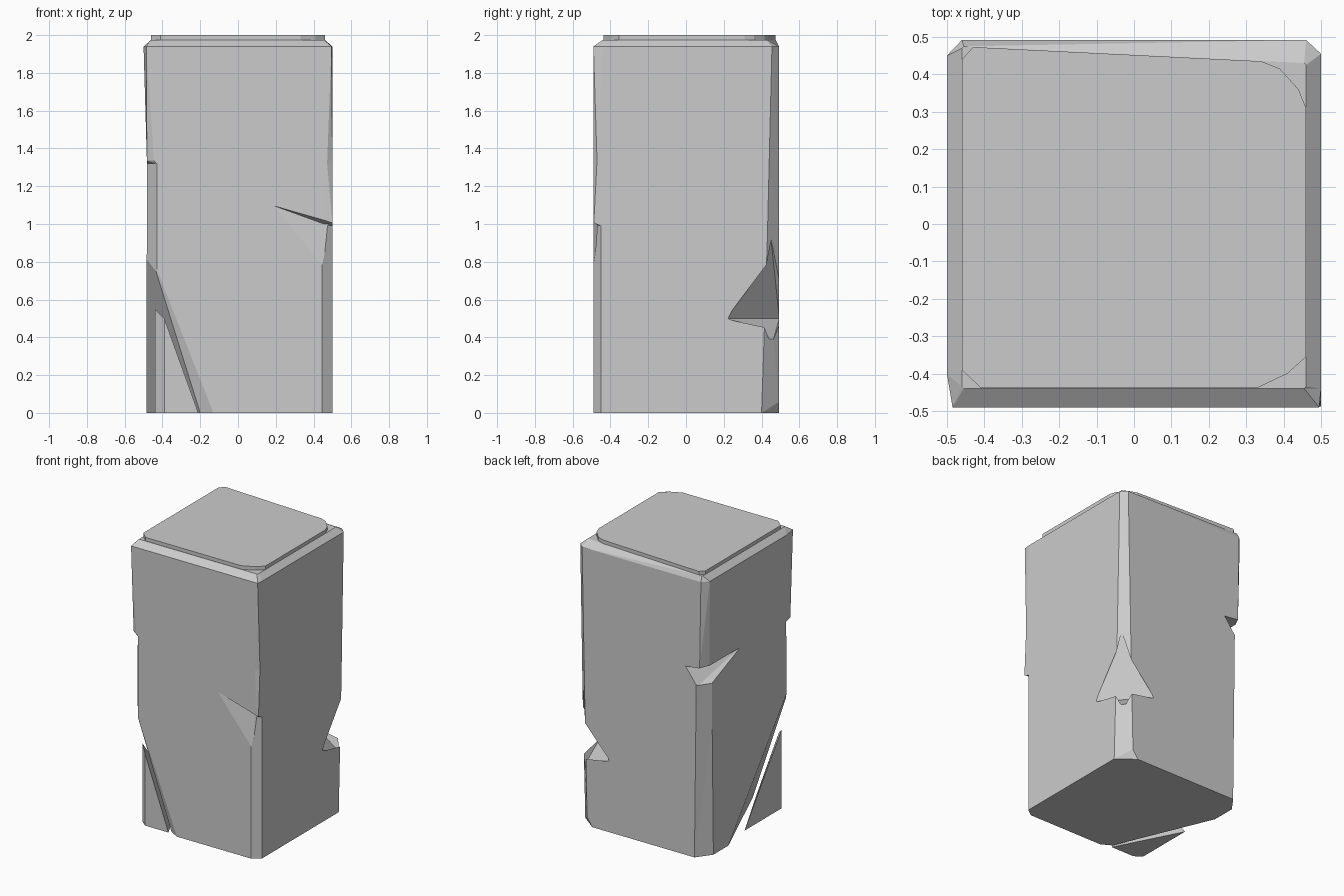
import bpy, bmesh, math
from mathutils import Vector

if "Cube" in bpy.data.objects:
    bpy.data.objects.remove(bpy.data.objects["Cube"])


def make_object(name, bm):
    bmesh.ops.recalc_face_normals(bm, faces=bm.faces)
    mesh = bpy.data.meshes.new(name)
    bm.to_mesh(mesh)
    bm.free()
    ob = bpy.data.objects.new(name, mesh)
    bpy.context.collection.objects.link(ob)
    return ob


def loft(rings):
    bm = bmesh.new()
    loops = [[bm.verts.new(p) for p in ring] for ring in rings]
    n = len(loops[0])
    for lo, hi in zip(loops, loops[1:]):
        for i in range(n):
            j = (i + 1) % n
            bm.faces.new((lo[i], lo[j], hi[j], hi[i]))
    bm.faces.new(loops[0][::-1])
    bm.faces.new(loops[-1])
    return bm


def hull(name, points):
    bm = bmesh.new()
    for p in points:
        bm.verts.new(p)
    res = bmesh.ops.convex_hull(bm, input=bm.verts)
    loose = {g for g in res["geom_interior"] + res["geom_unused"]
             if isinstance(g, bmesh.types.BMVert)}
    bmesh.ops.delete(bm, geom=list(loose), context='VERTS')
    return make_object(name, bm)


def slice_off(bm, a, b, c):
    a, b, c = Vector(a), Vector(b), Vector(c)
    no = (b - a).cross(c - a).normalized()
    if no.dot(Vector((0, 0, 1)) - a) > 0:
        no = -no
    bmesh.ops.bisect_plane(bm, geom=bm.verts[:] + bm.edges[:] + bm.faces[:],
                           plane_co=a, plane_no=no, clear_outer=True)
    bmesh.ops.holes_fill(bm, edges=[e for e in bm.edges if e.is_boundary], sides=0)
    bmesh.ops.triangulate(bm, faces=bm.faces)


def interp(keys, z):
    for (z0, *p), (z1, *q) in zip(keys, keys[1:]):
        if z <= z1:
            t = (z - z0) / (z1 - z0)
            return [u + (v - u) * t for u, v in zip(p, q)]
    return keys[-1][1:]


# Worn corner edges: height, x on front/back face, y on side face
front_left = [(0, -.43, -.42), (1.32, -.43, -.42), (1.335, -.445, -.465), (1.94, -.485, -.40)]
front_right = [(0, .445, -.45), (.99, .445, -.45), (1.005, .46, -.488), (1.94, .495, -.44)]
back_right = [(0, .42, .40), (.9, .44, .43), (1.94, .46, .455)]
back_left = [(0, -.41, .39), (1.32, -.425, .405), (1.335, -.45, .43), (1.94, -.46, .45)]
left_face = [(0, -.485), (1.32, -.482), (1.94, -.5)]

rings = []
for z in (0, .9, .99, 1.005, 1.32, 1.335, 1.94):
    lx = interp(left_face, z)[0]
    fl, fr, br, bl = (interp(k, z) for k in (front_left, front_right, back_right, back_left))
    rings.append([(lx, fl[1], z), (fl[0], -.49, z), (fr[0], -.49, z), (.5, fr[1], z),
                  (.5, br[1], z), (br[0], .492, z), (bl[0], .492, z), (lx, bl[1], z)])
# Bevelled top rim
rings.append([(x, y, 1.975) for x, y in (
    (-.46, -.435), (-.455, -.44), (.455, -.44), (.46, -.435),
    (.46, .425), (.455, .43), (-.455, .475), (-.46, .47))])

body = loft(rings)
bmesh.ops.triangulate(body, faces=body.faces)
# Broken front left corner, its front bevel, and the small back corner chip
slice_off(body, (-.20, -.45, 0), (-.483, .22, 0), (-.455, -.46, .78))
slice_off(body, (-.13, -.49, 0), (-.43, -.49, .76), (-.20, -.45, 0))
slice_off(body, (.5, .40, 0), (.43, .492, .07), (.38, .492, 0))
pillar = make_object("pillar_body", body)

# Chipped notches on three edges
chips = [
    [(-.48, .09, 1.335), (-.34, .495, 1.32), (-.49, .40, 1.2), (-.43, .495, 1.2),
     (-.42, .41, 1.335), (-.55, .55, 1.34), (-.55, .55, 1.2)],
    [(.48, .45, .92), (.502, .22, .5), (.25, .494, .5), (.47, .39, .65), (.41, .46, .65),
     (.475, .46, .38), (.57, .56, .6)],
    [(.18, -.491, 1.1), (.455, -.46, 1.0), (.46, -.492, .75), (.46, -.6, 1.0), (.55, -.5, 1.0)],
]
bpy.context.view_layer.objects.active = pillar
for pts in chips:
    cutter = hull("chip_cutter", pts)
    cutter.hide_render = True
    mod = pillar.modifiers.new("chip", 'BOOLEAN')
    mod.operation = 'DIFFERENCE'
    mod.solver = 'EXACT'
    mod.object = cutter
    bpy.ops.object.modifier_apply(modifier=mod.name)
    bpy.data.objects.remove(cutter)

# Merge flat triangles back into clean faces
bm = bmesh.new()
bm.from_mesh(pillar.data)
bmesh.ops.dissolve_limit(bm, angle_limit=math.radians(.3), verts=bm.verts, edges=bm.edges)
bm.to_mesh(pillar.data)
bm.free()

# Thin top slab with worn corners
outline = [(-.46, -.39), (-.41, -.438), (.33, -.438), (.41, -.40), (.46, -.355),
           (.46, .31), (.44, .36), (.39, .415), (.34, .435), (-.43, .473), (-.46, .44)]
make_object("top_slab", loft([[(x, y, z) for x, y in outline] for z in (1.965, 2.0)]))

# Broken-off corner piece
hull("corner_fragment", [(-.44, -.02, 0), (-.44, -.43, 0), (-.39, -.47, 0), (-.21, -.47, 0),
                         (-.44, -.43, .55), (-.39, -.47, .50)])
